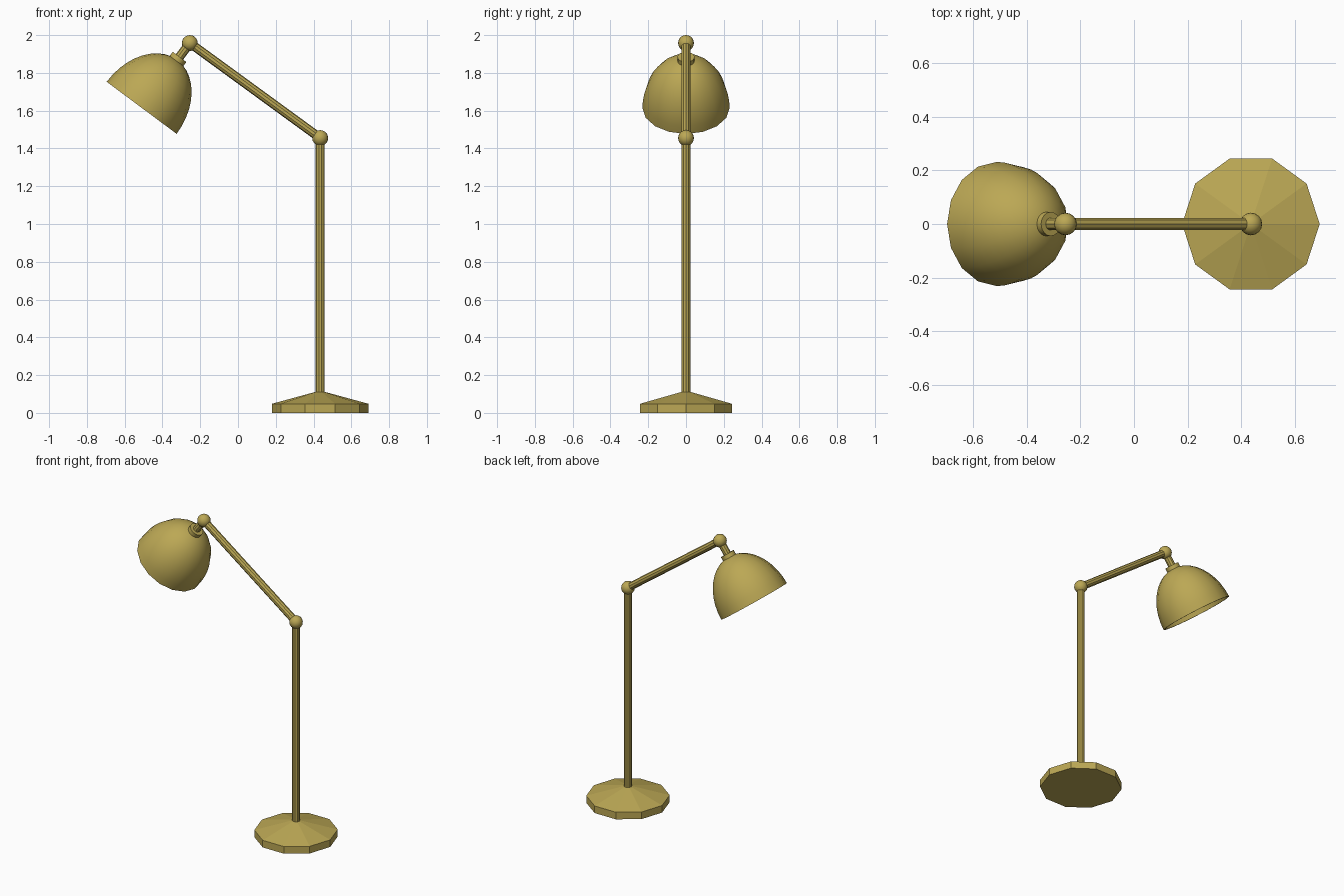
import bpy, bmesh, math
from mathutils import Vector

if "Cube" in bpy.data.objects:
    bpy.data.objects.remove(bpy.data.objects["Cube"])

brass = bpy.data.materials.new("brass")
brass.diffuse_color = (0.50, 0.39, 0.09, 1)
brass.use_nodes = True
brass.node_tree.nodes["Principled BSDF"].inputs["Base Color"].default_value = brass.diffuse_color


def lathe(name, profile, origin, axis, sides, closed=False, smooth=False):
    """Revolve (radius, height) points around an axis; radius 0 makes a pole."""
    bm = bmesh.new()
    rings = []
    for r, h in profile:
        if r == 0:
            rings.append([bm.verts.new((0, 0, h))])
        else:
            rings.append([bm.verts.new((r * math.cos(2 * math.pi * i / sides),
                                        r * math.sin(2 * math.pi * i / sides), h))
                          for i in range(sides)])
    for a, b in zip(rings, rings[1:] + (rings[:1] if closed else [])):
        for i in range(sides):
            j = (i + 1) % sides
            if len(a) == 1:
                bm.faces.new((a[0], b[j], b[i]))
            elif len(b) == 1:
                bm.faces.new((a[i], a[j], b[0]))
            else:
                bm.faces.new((a[i], a[j], b[j], b[i]))
    if not closed:
        for ring in (rings[0], rings[-1]):
            if len(ring) > 1:
                bm.faces.new(ring)
    bmesh.ops.recalc_face_normals(bm, faces=bm.faces)
    mesh = bpy.data.meshes.new(name)
    bm.to_mesh(mesh)
    bm.free()
    mesh.materials.append(brass)
    obj = bpy.data.objects.new(name, mesh)
    bpy.context.collection.objects.link(obj)
    obj.location = origin
    # tilt in the xz plane only, so facets stay aligned with x
    obj.rotation_euler = (0, math.atan2(axis[0], axis[2]), 0)
    if smooth:
        bpy.ops.object.select_all(action='DESELECT')
        obj.select_set(True)
        bpy.context.view_layer.objects.active = obj
        bpy.ops.object.shade_smooth_by_angle(angle=math.radians(40))
    return obj


UP = Vector((0, 0, 1))
foot = Vector((0.435, 0, 0))
elbow = Vector((0.435, 0, 1.455))
wrist = Vector((-0.255, 0, 1.958))
rim = Vector((-0.51, 0, 1.615))

# Ten-sided weighted base with a sloped top
lathe("base", [(0.256, 0), (0.256, 0.048), (0.022, 0.112)], foot, UP, 10)

# Pole and angled arm
for name, a, b in (("pole", foot + UP * 0.1, elbow), ("arm", elbow, wrist)):
    d = b - a
    lathe(name, [(0.024, 0), (0.024, d.length)], a, d, 10)

# Ball joints
for name, p in (("elbow_joint", elbow), ("wrist_joint", wrist)):
    ball = [(0.042 * math.sin(math.pi * k / 10) if 0 < k < 10 else 0,
             -0.042 * math.cos(math.pi * k / 10)) for k in range(11)]
    lathe(name, ball, p, UP, 16, smooth=True)

# Neck and collar joining the shade to the wrist
tilt = wrist - rim
lathe("neck", [(0.024, 0.31), (0.024, tilt.length)], rim, tilt, 10)
lathe("collar", [(0.045, 0.285), (0.045, 0.336)], rim, tilt, 16, smooth=True)

# Hollow dome shade: outer shell up, inner shell back down
N = 10


def dome(r, h):
    return [(r * math.cos(math.pi / 2 * k / N) if k < N else 0,
             h * math.sin(math.pi / 2 * k / N)) for k in range(N + 1)]


outer, inner = dome(0.231, 0.316), dome(0.221, 0.306)
shell = [(0.221, 0)] + outer
lathe("shade_outer", outer[:-1] + [(0.008, 0.316), (0.008, 0.306)] + inner[-2::-1],
      rim, tilt, 16, closed=True, smooth=True)
